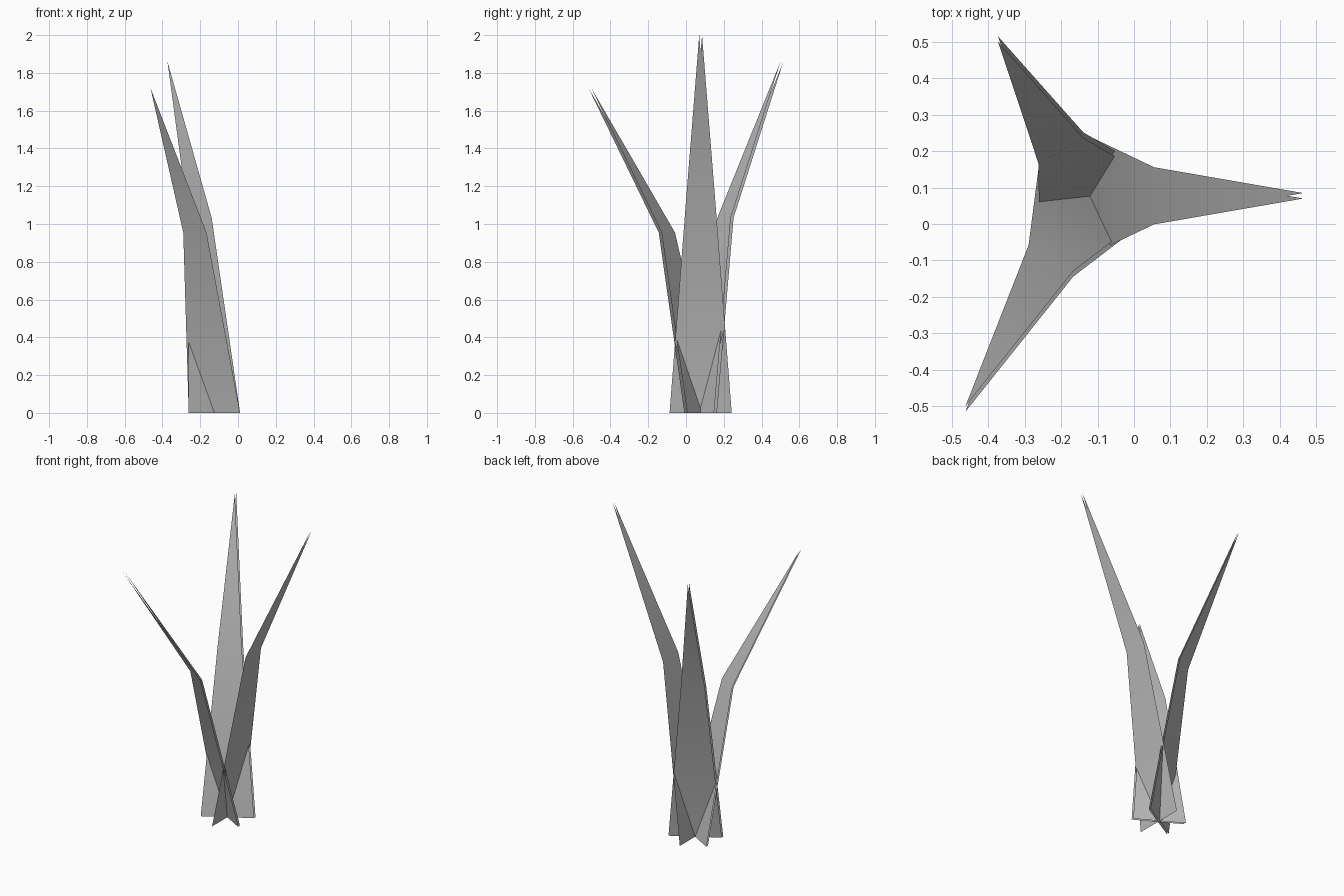
import bpy
from math import cos, sin, radians

if "Cube" in bpy.data.objects:
    bpy.data.objects.remove(bpy.data.objects["Cube"])

grey = bpy.data.materials.new("plain_grey")
grey.diffuse_color = (0.5, 0.5, 0.5, 1)
grey.use_nodes = True
grey.node_tree.nodes["Principled BSDF"].inputs["Base Color"].default_value = grey.diffuse_color

CENTRE = (-0.125, 0.07)   # root point shared by the blades
GAP = 0.015               # spacing between the two skins of a blade


def blade_skin(name, angle, reach, height, shift, flip):
    """One bent leaf: tapering lower quad and a pointed upper triangle."""
    c, s = cos(radians(angle)), sin(radians(angle))

    def place(out, side, z):
        return (CENTRE[0] + out * c - side * s,
                CENTRE[1] + out * s + side * c + shift, z)

    bend, bend_z = 0.305 * reach, 0.555 * height
    points = [place(0, -0.157, 0), place(0, 0.157, 0),
              place(bend, 0.071, bend_z), place(bend, -0.071, bend_z),
              place(reach, 0, height)]
    faces = [(0, 3, 2, 1), (3, 4, 2)]      # facing inward and up
    if flip:
        faces = [f[::-1] for f in faces]
    mesh = bpy.data.meshes.new(name)
    mesh.from_pydata(points, [], faces)
    mesh.materials.append(grey)
    mesh.shade_smooth()
    obj = bpy.data.objects.new(name, mesh)
    bpy.context.collection.objects.link(obj)


# Three blades spread evenly; each has an inner and an outer skin
for name, angle, reach, height, inner, outer in (
        ("right_blade", 0, 0.59, 2.0, 0, GAP),
        ("back_blade", 120, 0.497, 1.86, 0, GAP),
        ("front_blade", 240, 0.677, 1.72, GAP, 0)):
    blade_skin(name + "_inner", angle, reach, height, inner, False)
    blade_skin(name + "_outer", angle, reach, height, outer, True)
